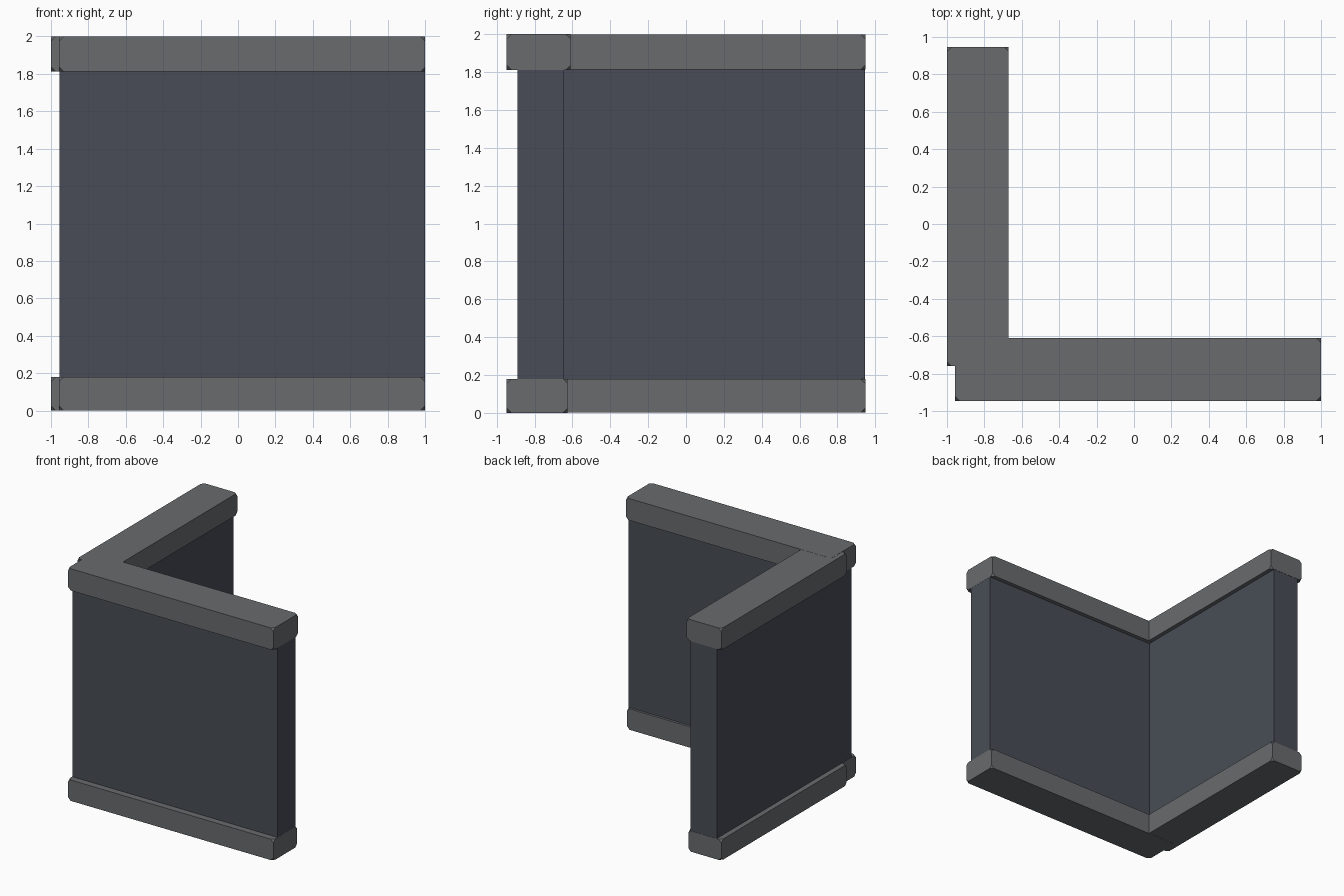
import bpy, bmesh

if "Cube" in bpy.data.objects:
    bpy.data.objects.remove(bpy.data.objects["Cube"])


def material(name, color):
    m = bpy.data.materials.new(name)
    m.diffuse_color = (*color, 1)
    m.use_nodes = True
    m.node_tree.nodes["Principled BSDF"].inputs["Base Color"].default_value = m.diffuse_color
    return m


RAIL = material("rail_grey", (0.14, 0.147, 0.155))
WALL = material("wall_blue_grey", (0.065, 0.073, 0.092))


def finish(name, bm, mat):
    bmesh.ops.recalc_face_normals(bm, faces=bm.faces)
    me = bpy.data.meshes.new(name)
    bm.to_mesh(me)
    bm.free()
    me.materials.append(mat)
    ob = bpy.data.objects.new(name, me)
    bpy.context.collection.objects.link(ob)


def rail(name, xs, ys, zs, cut=0.025):
    """Box beam with its corner points clipped off."""
    bm = bmesh.new()
    bmesh.ops.create_cube(bm, size=1)
    for v in bm.verts:
        v.co = [r[0] if c < 0 else r[1] for c, r in zip(v.co, (xs, ys, zs))]
    bmesh.ops.bevel(bm, geom=bm.verts[:], offset=cut, segments=1, affect='VERTICES')
    finish(name, bm, RAIL)


# L-shaped wall core, its ends almost flush with the rail ends
profile = [(-0.955, -0.89), (0.999, -0.89), (0.999, -0.645),
           (-0.705, -0.645), (-0.705, 0.945), (-0.955, 0.945)]
bm = bmesh.new()
face = bm.faces.new([bm.verts.new((x, y, 0.02)) for x, y in profile])
top = bmesh.ops.extrude_face_region(bm, geom=[face])["geom"]
bmesh.ops.translate(bm, vec=(0, 0, 1.95),
                    verts=[g for g in top if isinstance(g, bmesh.types.BMVert)])
# restore the bottom cap if the extrusion consumed it
bmesh.ops.holes_fill(bm, edges=[e for e in bm.edges if e.is_boundary])
finish("wall", bm, WALL)

# Base and cap rails: front arm, then left arm stopping short of the front corner
for label, zs, back, inner in (("base", (0, 0.18), -0.625, -0.685),
                               ("cap", (1.812, 2.0), -0.61, -0.67)):
    rail(f"front_{label}_rail", (-0.957, 1.0), (-0.947, back), zs)
    rail(f"left_{label}_rail", (-1.0, inner), (-0.76, 0.947),
         (zs[0] + 0.001, zs[1] - 0.001))
